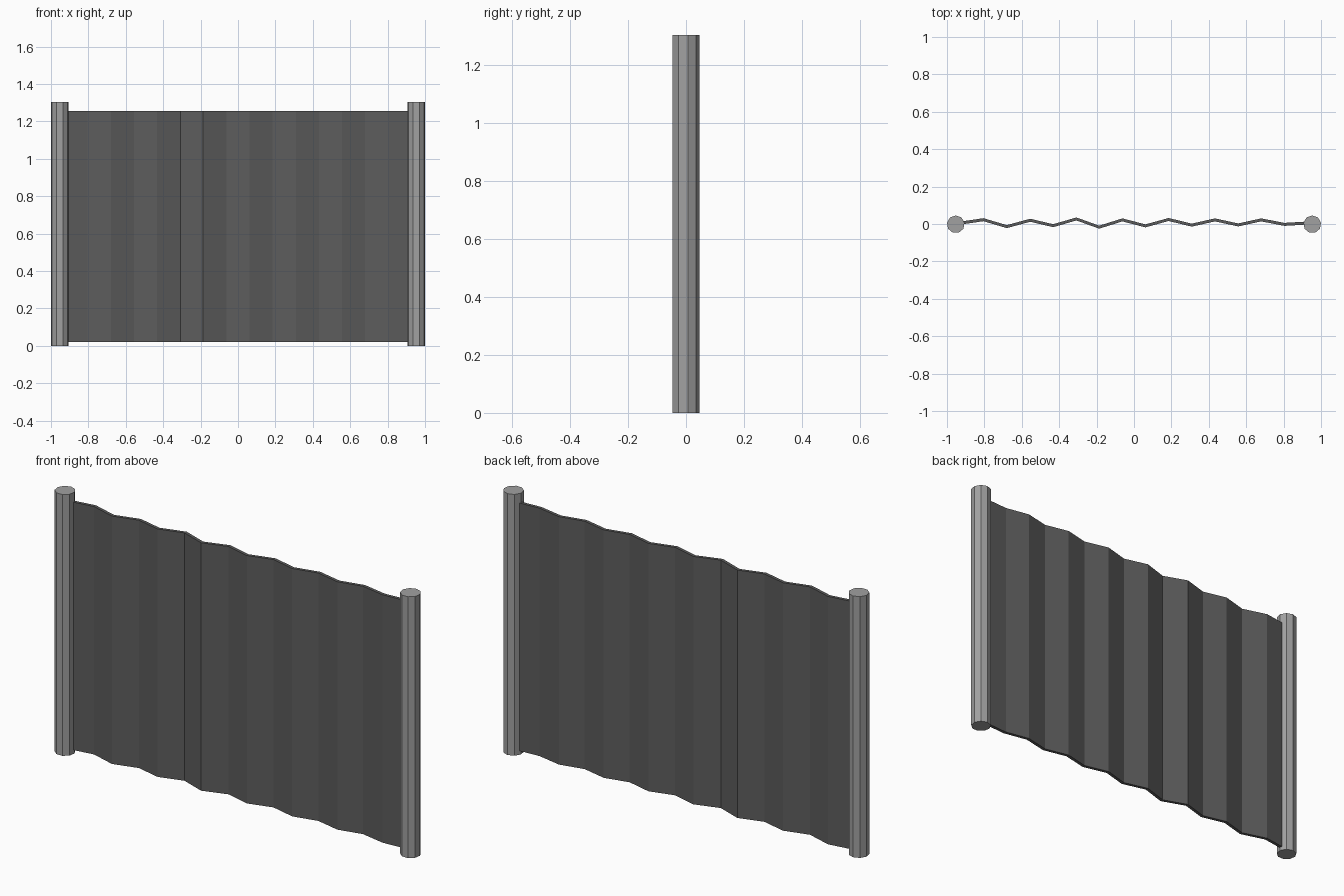
import bpy, bmesh, math

if "Cube" in bpy.data.objects:
    bpy.data.objects.remove(bpy.data.objects["Cube"])


def grey(name, value):
    mat = bpy.data.materials.new(name)
    mat.diffuse_color = (value, value, value, 1)
    mat.use_nodes = True
    mat.node_tree.nodes["Principled BSDF"].inputs["Base Color"].default_value = mat.diffuse_color
    return mat


post_mat = grey("post_metal", 0.355)
sheet_mat = grey("dark_metal", 0.108)

# End posts: nine-sided, flat shaded
for side, name in ((-1, "left_post"), (1, "right_post")):
    bpy.ops.mesh.primitive_cylinder_add(vertices=9, radius=0.0475, depth=1.303,
                                        location=(side * 0.953, -0.0015, 0.6515))
    bpy.context.object.name = name
    bpy.context.object.data.materials.append(post_mat)

# Corrugated sheet: folded centre line, seen from above
folds = [(-0.94, 0.003), (-0.805, 0.023), (-0.68, -0.014), (-0.555, 0.020),
         (-0.432, -0.009), (-0.308, 0.027), (-0.186, -0.017), (-0.062, 0.022),
         (0.061, -0.010), (0.185, 0.024), (0.309, -0.006), (0.433, 0.022),
         (0.557, -0.005), (0.68, 0.022), (0.804, -0.002), (0.94, 0.006)]
half, bottom, top = 0.008, 0.019, 1.255
outline = [(x, y - half) for x, y in folds] + [(x, y + half) for x, y in reversed(folds)]

bm = bmesh.new()
base = bm.faces.new([bm.verts.new((x, y, bottom)) for x, y in outline])
ext = bmesh.ops.extrude_face_region(bm, geom=[base], use_keep_orig=True)
for v in ext["geom"]:
    if isinstance(v, bmesh.types.BMVert):
        v.co.z = top
bmesh.ops.recalc_face_normals(bm, faces=bm.faces)
mesh = bpy.data.meshes.new("corrugated_sheet")
bm.to_mesh(mesh)
bm.free()
mesh.materials.append(sheet_mat)
bpy.context.collection.objects.link(bpy.data.objects.new("corrugated_sheet", mesh))
